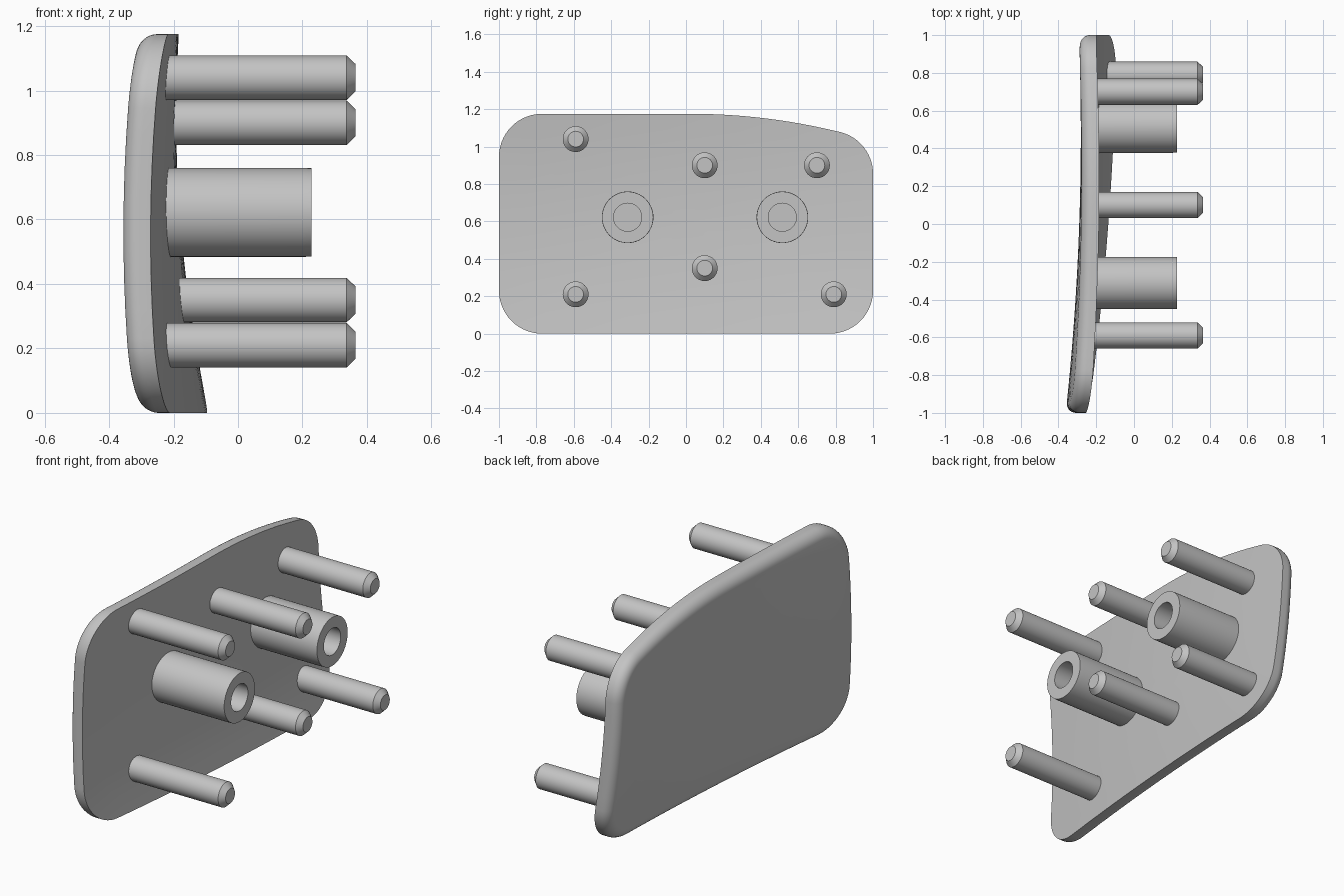
import bpy, bmesh, math
from mathutils import Vector

if "Cube" in bpy.data.objects:
    bpy.data.objects.remove(bpy.data.objects["Cube"])

grey = bpy.data.materials.new("plain grey")
grey.use_nodes = True
colour = (0.55, 0.55, 0.55, 1)
grey.diffuse_color = colour
grey.node_tree.nodes["Principled BSDF"].inputs["Base Color"].default_value = colour

THICK, FILLET, R = 0.09, 0.055, 0.23
HEIGHT = 1.175


def inner_x(y, z):
    """Gently twisted and bowed inner face of the plate."""
    u = z - 0.6
    return -0.196 + 0.045 * y - 0.03 * y * y - (0.04 + 0.05 * y) * u + 0.1 * u * u


def make_object(name, bm):
    bmesh.ops.recalc_face_normals(bm, faces=bm.faces)
    mesh = bpy.data.meshes.new(name)
    bm.to_mesh(mesh)
    bm.free()
    mesh.materials.append(grey)
    obj = bpy.data.objects.new(name, mesh)
    bpy.context.collection.objects.link(obj)
    bpy.ops.object.select_all(action='DESELECT')
    obj.select_set(True)
    bpy.context.view_layer.objects.active = obj
    bpy.ops.object.shade_smooth_by_angle(angle=math.radians(30))
    return obj


def bridge(bm, a, b):
    for i in range(len(a)):
        k = (i + 1) % len(a)
        bm.faces.new((a[i], a[k], b[k], b[i]))


def cap(bm, ring, centre):
    mid = bm.verts.new(centre)
    for i in range(len(ring)):
        bm.faces.new((ring[i], ring[(i + 1) % len(ring)], mid))


# Plate outline in (y, z): straight sides, rounded corners, drooping top edge
def outline():
    pts = []

    def arc(cy, cz, start, end, n=14):
        for i in range(n + 1):
            a = math.radians(start + (end - start) * i / n)
            pts.append(Vector((cy + R * math.cos(a), cz + R * math.sin(a))))

    def line(end, n):
        start = pts[-1].copy()
        for i in range(1, n):
            pts.append(start.lerp(Vector(end), i / n))

    arc(1 - R, R, -90, 0)
    line((1, 0.854), 8)
    arc(1 - R, 0.854, 0, 76.4)
    for i in range(1, 13):
        y = 0.824 + (0.03 - 0.824) * i / 12
        pts.append(Vector((y, HEIGHT - 0.155 * (y - 0.03) ** 2)))
    line((R - 1, HEIGHT), 10)
    arc(R - 1, HEIGHT - R, 90, 180)
    line((-1, R), 8)
    arc(R - 1, R, 180, 270)
    line((1 - R, 0), 16)
    return pts


def inset(pts, d):
    out = []
    for i, p in enumerate(pts):
        t = (pts[(i + 1) % len(pts)] - pts[i - 1]).normalized()
        out.append(p + Vector((-t.y, t.x)) * d)
    return out


def build_plate():
    bm = bmesh.new()
    base = outline()
    mid = Vector((0, 0.6))
    steps = (0.85, 0.7, 0.55, 0.4, 0.25, 0.12)

    def ring(pts, dx):
        return [bm.verts.new((inner_x(*p) + dx, p.x, p.y)) for p in pts]

    def shrunk(pts, s):
        return [mid + (p - mid) * s for p in pts]

    # inner face, side wall, rounded rim, then outer face
    rings = [ring(shrunk(base, s), 0) for s in reversed(steps)]
    rings.append(ring(base, 0))
    for i in range(9):
        a = math.pi / 2 * i / 8
        rim = inset(base, FILLET * (1 - math.cos(a)))
        rings.append(ring(rim, -THICK + FILLET * (1 - math.sin(a))))
    rings += [ring(shrunk(rim, s), -THICK) for s in steps]
    for a, b in zip(rings, rings[1:]):
        bridge(bm, a, b)
    x = inner_x(*mid)
    cap(bm, rings[0], (x, *mid))
    cap(bm, rings[-1], (x - THICK, *mid))
    make_object("curved_plate", bm)


# Turned part along x from (x, radius) pairs
def turned(name, y, z, profile, sides=40):
    bm = bmesh.new()
    rings = []
    for x, r in profile:
        rings.append([bm.verts.new((x, y + r * math.cos(a), z + r * math.sin(a)))
                      for a in (2 * math.pi * i / sides for i in range(sides))])
    for a, b in zip(rings, rings[1:]):
        bridge(bm, a, b)
    bm.faces.new(rings[0])
    bm.faces.new(rings[-1])
    make_object(name, bm)


build_plate()

# Chamfered locating pins
pins = [(-0.59, 1.04), (0.1, 0.9), (0.7, 0.9),
        (0.1, 0.35), (-0.59, 0.21), (0.79, 0.21)]
for n, (y, z) in enumerate(pins, 1):
    root = inner_x(y, z) - 0.03
    turned(f"pin_{n}", y, z, [(root, 0.069), (0.337, 0.069), (0.365, 0.042)])

# Hollow screw bosses with blind holes
for n, y in enumerate((-0.312, 0.515), 1):
    root = inner_x(y, 0.622)
    turned(f"boss_{n}", y, 0.622, [(root - 0.04, 0.138), (0.2, 0.138), (0.228, 0.137),
                                   (0.228, 0.075), (root + 0.01, 0.075)], 56)
